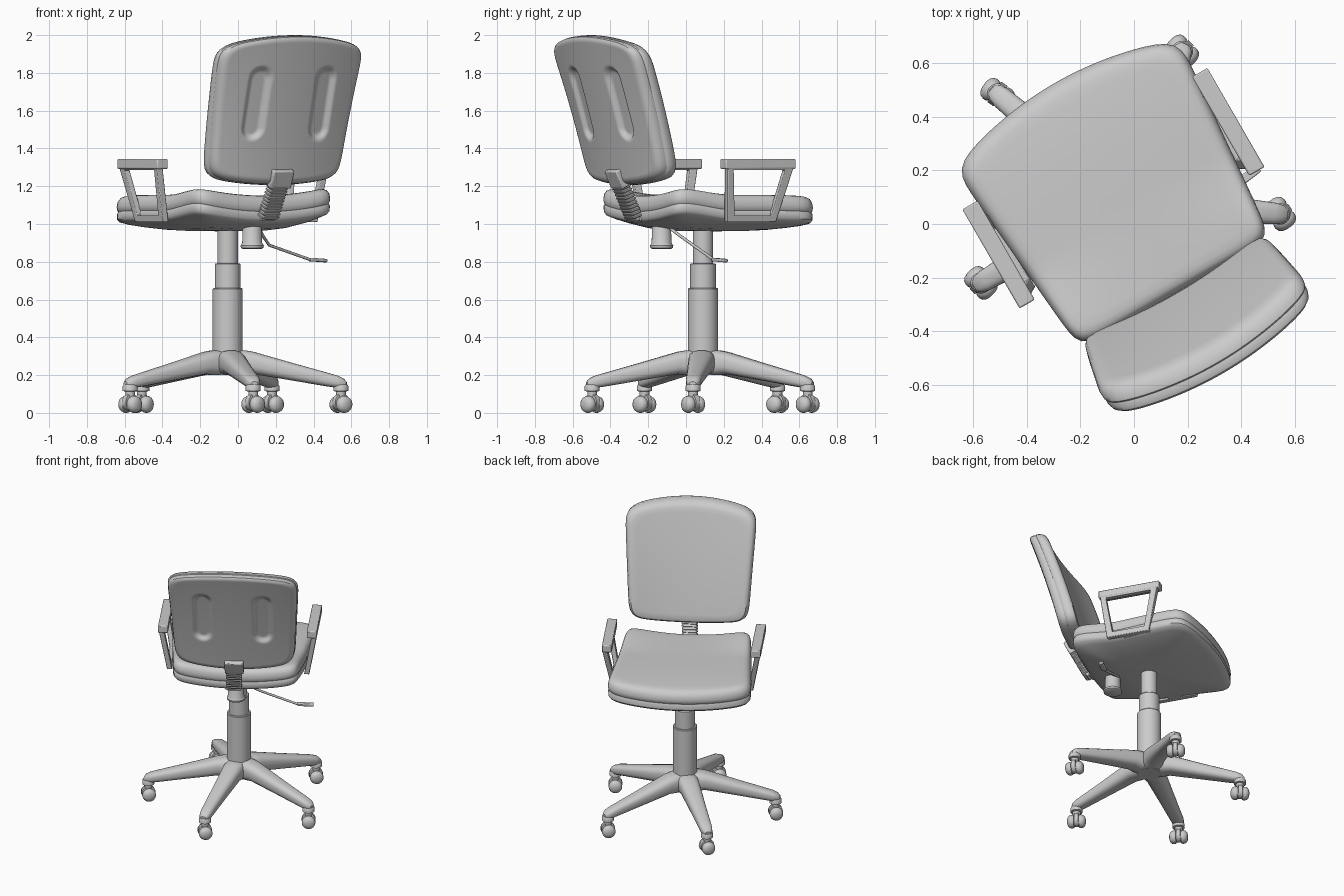
import bpy, bmesh
from math import sin, cos, pi, radians, hypot
from mathutils import Matrix, Vector

if "Cube" in bpy.data.objects:
    bpy.data.objects.remove(bpy.data.objects["Cube"])

# Chair is modelled facing +y around its column, then turned 30 degrees
M = Matrix.Translation((-0.055, 0.09, 0)) @ Matrix.Rotation(radians(30), 4, 'Z')
MI = M.inverted()


def loft(bm, rings, closed=False):
    """Skin a list of point rings; cap the ends unless closed on itself."""
    vs = [[bm.verts.new(p) for p in r] for r in rings]
    pairs = list(zip(vs, vs[1:])) + ([(vs[-1], vs[0])] if closed else [])
    for a, b in pairs:
        n = len(a)
        for i in range(n):
            j = (i + 1) % n
            bm.faces.new((a[i], a[j], b[j], b[i]))
    if not closed:
        bm.faces.new(vs[0])
        bm.faces.new(vs[-1])


def lathe(bm, prof, center=(0, 0, 0), axis='Z', n=32):
    """Turn (radius, height) points around an axis."""
    c = Vector(center)
    rings = []
    for r, h in prof:
        ring = []
        for i in range(n):
            x, y = r * cos(2 * pi * i / n), r * sin(2 * pi * i / n)
            ring.append(c + (Vector((x, y, h)) if axis == 'Z' else Vector((x, h, y))))
        rings.append(ring)
    loft(bm, rings)


def bar(bm, p, q, w, t):
    """Rectangular bar from p to q, w wide sideways and t thick."""
    p, q = Vector(p), Vector(q)
    d = (q - p).normalized()
    side = d.cross(Vector((0, 0, 1))).normalized()
    up = side.cross(d)
    loft(bm, [[e + side * a * w / 2 + up * b * t / 2
               for a, b in ((-1, -1), (1, -1), (1, 1), (-1, 1))] for e in (p, q)])


def finish(name, bm, matrix=M, bevel=0):
    bmesh.ops.recalc_face_normals(bm, faces=bm.faces)
    me = bpy.data.meshes.new(name)
    bm.to_mesh(me)
    bm.free()
    return place(name, me, matrix, bevel)


def place(name, me, matrix, bevel=0):
    ob = bpy.data.objects.new(name, me)
    bpy.context.collection.objects.link(ob)
    ob.matrix_world = matrix
    if bevel:
        m = ob.modifiers.new("bevel", 'BEVEL')
        m.width, m.segments = bevel, 2
    return ob


def smooth(x):
    x = max(0, min(1, x))
    return x * x * (3 - 2 * x)


def pad(name, prof, shape, n=128, power=13):
    """Rounded-square panel: profile of (scale, depth) rings bent by shape()."""
    rings = []
    for s, w in prof:
        ring = []
        for i in range(n):
            c, d = cos(2 * pi * i / n), sin(2 * pi * i / n)
            r = s * (abs(c) ** power + abs(d) ** power) ** (-1 / power)
            ring.append(shape(r * c, r * d, w))
        rings.append(ring)
    bm = bmesh.new()
    loft(bm, rings)
    finish(name, bm)


def flat(s0, s1, w, n):
    return [(s0 + (s1 - s0) * i / n, w) for i in range(n + 1)]


# Seat: saddle-shaped cushion over a convex shell
def seat_shape(a, b, z):
    rise = smooth((-b - 0.1) / 0.85)
    f = max(0, b)
    lift = 0.01 * a * a + rise * (0.004 + 0.037 * a * a) - f ** 3 * (0.008 + 0.014 * (1 - a * a))
    return Vector((0.008 + a * (0.449 + 0.036 * b),
                   0.408 * b + 0.09 * f * (1 - a * a), z + lift))


pad("seat_cushion", flat(0.02, 0.88, 1.147, 12) + [
    (0.93, 1.143), (0.965, 1.134), (0.99, 1.115), (1.0, 1.09), (0.995, 1.07), (0.98, 1.06)],
    seat_shape)
pad("seat_shell", [(0.96, 1.065), (0.985, 1.062), (0.997, 1.05), (0.995, 1.022), (0.97, 1.008),
                   (0.9, 0.998), (0.75, 0.984), (0.55, 0.97), (0.35, 0.963), (0.02, 0.961)],
    seat_shape)


# Backrest: curved cushion with a shell that has two long recesses
def back_shape(a, b, w):
    u = a * (0.419 + 0.022 * b)
    crown = 0.05 + 0.01 * b
    z = 1.603 + (0.397 - crown) * b + crown * b * (1 - a * a)
    v = (-0.455 - 0.107 * b - 0.01 * b * b - (0.055 + 0.015 * b) * (1 - a * a)
         - w * (1.28 - 0.06 * b))
    if w > 0.095:
        d = hypot(abs(u) - 0.2, max(abs(z - 1.64) - 0.13, 0))
        v += 0.025 * (1 - smooth((d - 0.035) / 0.035))
    return Vector((0.012 + u, v, z))


pad("backrest_cushion", flat(0.02, 0.9, 0, 12) + [
    (0.95, 0.006), (0.98, 0.018), (1.0, 0.04), (0.997, 0.055), (0.98, 0.062)],
    back_shape, power=11)
pad("backrest_shell", [(0.96, 0.056), (0.985, 0.06), (0.99, 0.075), (0.975, 0.09), (0.945, 0.098)]
    + flat(0.91, 0.02, 0.1, 50), back_shape, n=160, power=11)

# Back support: under-seat bar, ribbed sleeve and mounting plate
bm = bmesh.new()
bar(bm, (0.005, -0.2, 0.985), (0.005, -0.41, 1.03), 0.08, 0.025)
bar(bm, (0.005, -0.415, 1.02), (0.015, -0.53, 1.24), 0.07, 0.03)
finish("back_support", bm, bevel=0.005)
rings = []
for i in range(10):
    for f, k in ((0, 0.85), (0.25, 1), (0.65, 1), (0.9, 0.85)):
        t = (i + f) / 10
        y, z = -0.425 - 0.085 * t, 1.035 + 0.17 * t
        rings.append([(0.003 + 0.01 * t + x * 0.052 * k, y + d * 0.03 * k, z + d * 0.01)
                      for x, d in ((-1, -0.8), (-0.85, -1), (0.85, -1), (1, -0.8),
                                   (1, 0.8), (0.85, 1), (-0.85, 1), (-1, 0.8))])
bm = bmesh.new()
loft(bm, rings)
finish("ribbed_sleeve", bm)
bm = bmesh.new()
bar(bm, (0.015, -0.515, 1.195), (0.015, -0.558, 1.287), 0.125, 0.045)
finish("back_mounting_plate", bm, bevel=0.006)

# Armrests: open trapezoid frame, pad on top and bracket under the seat
outer = ((-0.125, 1.01), (0.17, 1.01), (0.25, 1.3), (-0.155, 1.3))
inner = ((-0.085, 1.045), (0.14, 1.045), (0.2, 1.285), (-0.115, 1.285))
for sx, side in ((1, "right"), (-1, "left")):
    bm = bmesh.new()
    rings = []
    for o, i in zip(outer, inner):
        rings.append([(0.005 + sx * (0.44 + (z - 1.02) * 0.18 + du), y, z)
                      for (y, z), du in ((o, 0), (o, 0.035), (i, 0.035), (i, 0))])
    loft(bm, rings, closed=True)
    finish(side + "_arm_frame", bm, bevel=0.004)
    bm = bmesh.new()
    bar(bm, (0.003 + sx * 0.495, -0.165, 1.318), (0.003 + sx * 0.495, 0.262, 1.318), 0.066, 0.052)
    finish(side + "_arm_pad", bm, bevel=0.006)
    bm = bmesh.new()
    bar(bm, (sx * 0.25, 0.03, 1.008), (sx * 0.46, 0.03, 1.02), 0.1, 0.014)
    finish(side + "_arm_bracket", bm)

# Telescopic column and under-seat mechanism
bm = bmesh.new()
lathe(bm, [(0.08, 0.2), (0.08, 0.655), (0.076, 0.66), (0.068, 0.66), (0.068, 0.787),
           (0.064, 0.792), (0.054, 0.792), (0.054, 0.99)], n=40)
finish("gas_column", bm)
bm = bmesh.new()
lathe(bm, [(0.05, 0.868), (0.06, 0.874), (0.062, 0.885), (0.053, 0.9), (0.05, 0.985),
           (0.045, 1.0)], (0.003, -0.255, 0))
finish("tension_knob", bm)

# Height lever with flat paddle (points given in world space)
pts = [MI @ Vector(p) for p in ((0.11, -0.1, 0.99), (0.13, -0.035, 0.94), (0.165, 0.038, 0.888),
                                (0.38, 0.145, 0.812), (0.42, 0.175, 0.808))]
cu = bpy.data.curves.new("height_lever", 'CURVE')
cu.dimensions, cu.bevel_depth, cu.bevel_resolution = '3D', 0.008, 3
cu.use_fill_caps = True
sp = cu.splines.new('POLY')
sp.points.add(len(pts) - 1)
for sp_pt, p in zip(sp.points, pts):
    sp_pt.co = (*p, 1)
place("height_lever", cu, M)
bm = bmesh.new()
bar(bm, pts[3], MI @ Vector((0.465, 0.21, 0.806)), 0.034, 0.018)
finish("lever_paddle", bm, bevel=0.005)

# Five-star base: one tapered leg and one twin-wheel caster, repeated
stations = ((0, 0.33, 0.2, 0.07), (0.1, 0.33, 0.2, 0.07), (0.14, 0.323, 0.205, 0.067),
            (0.35, 0.263, 0.17, 0.053), (0.53, 0.213, 0.14, 0.043), (0.585, 0.197, 0.132, 0.04),
            (0.615, 0.183, 0.132, 0.033), (0.632, 0.165, 0.138, 0.018))
leg = bmesh.new()
rings = []
for r, top, low, hw in stations:
    ring = []
    for i in range(20):
        c, s = cos(2 * pi * i / 20), sin(2 * pi * i / 20)
        k = (abs(c) ** 3 + abs(s) ** 3) ** (-1 / 3)
        ring.append((r, hw * c * k, (top + low) / 2 + (top - low) / 2 * s * k))
    rings.append(ring)
loft(leg, rings)
caster = bmesh.new()
lathe(caster, [(0.02, 0.05), (0.026, 0.1), (0.026, 0.113), (0.04, 0.116), (0.04, 0.142),
               (0.034, 0.15)], n=20)
lathe(caster, [(0.03, -0.016), (0.046, -0.014), (0.046, 0.014), (0.03, 0.016)],
      (0, 0, 0.056), 'Y', 24)
for s in (1, -1):
    lathe(caster, [(0.025, s * 0.013), (0.042, s * 0.017), (0.045, s * 0.025), (0.045, s * 0.036),
                   (0.04, s * 0.049), (0.028, s * 0.058), (0.012, s * 0.062)],
          (0, 0, 0.045), 'Y', 24)
wheel_axis = (-55, -45, -35, -45, -45)  # world heading of each wheel pair
for k in range(5):
    heading = -5 + 72 * k
    turn = M @ Matrix.Rotation(radians(heading - 30), 4, 'Z')
    spot = (turn @ Matrix.Translation((0.602, 0, 0))
            @ Matrix.Rotation(radians(wheel_axis[k] - 90 - heading), 4, 'Z'))
    if k == 0:
        leg_ob = finish("base_leg_1", leg, turn)
        caster_ob = finish("caster_1", caster, spot)
    else:
        place(f"base_leg_{k + 1}", leg_ob.data, turn)
        place(f"caster_{k + 1}", caster_ob.data, spot)

# Smooth shading with crisp edges
for ob in bpy.context.collection.objects:
    if ob.type == 'MESH':
        ob.select_set(True)
        bpy.context.view_layer.objects.active = ob
bpy.ops.object.shade_smooth_by_angle(angle=radians(38))
